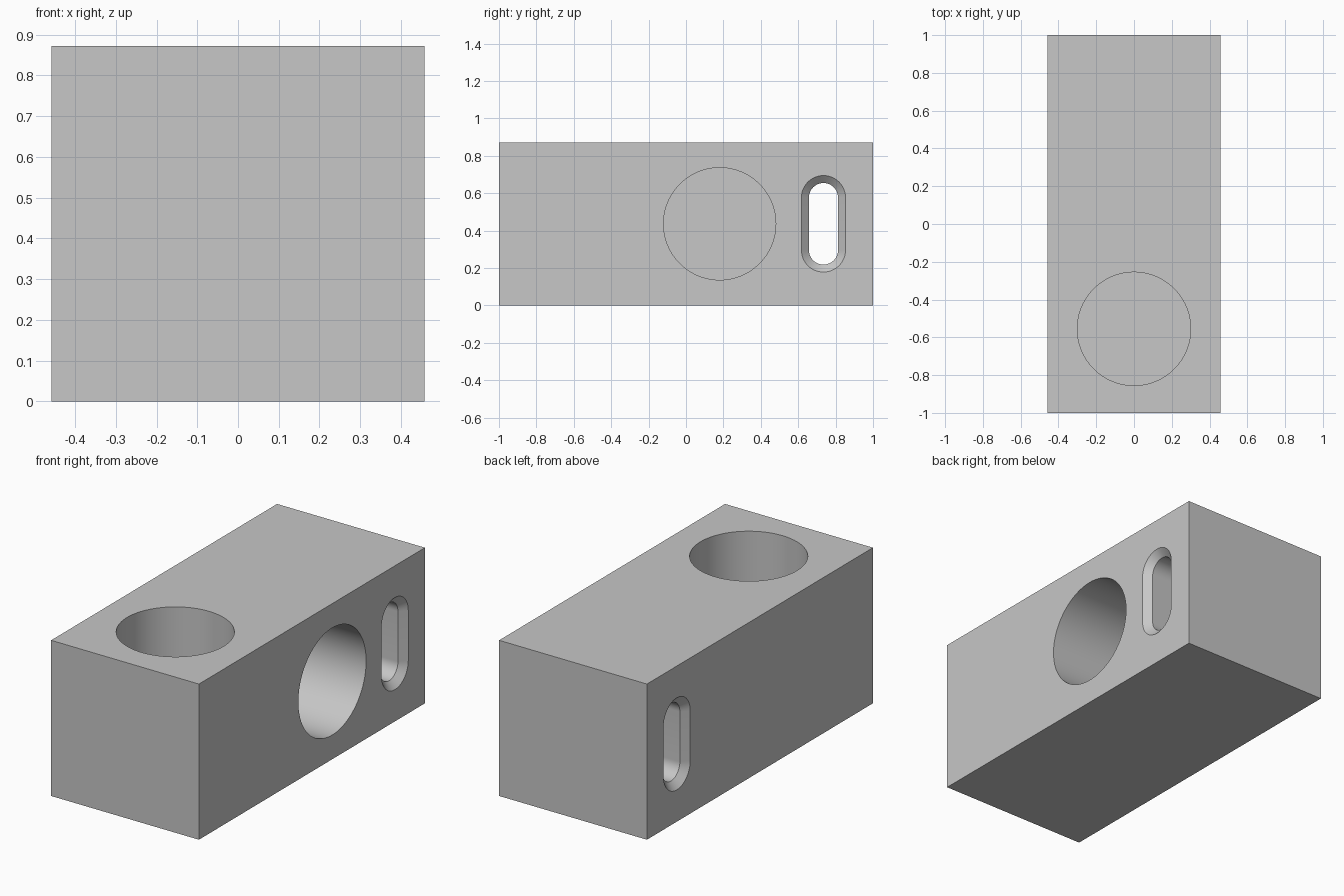
import bpy, bmesh
from math import pi, sin, cos, radians
from mathutils import Matrix

W, L, H = 0.916, 2.0, 0.872      # block size
HOLE_R, DEPTH = 0.30, 0.65       # blind bores
MID = H / 2

default = bpy.data.objects.get("Cube")
if default:
    bpy.data.objects.remove(default, do_unlink=True)

grey = bpy.data.materials.new("plain grey")
grey.use_nodes = True
colour = (0.57, 0.57, 0.57, 1)
grey.diffuse_color = colour
grey.node_tree.nodes["Principled BSDF"].inputs["Base Color"].default_value = colour


def make_object(name, bm):
    bmesh.ops.recalc_face_normals(bm, faces=bm.faces)
    mesh = bpy.data.meshes.new(name)
    bm.to_mesh(mesh)
    bm.free()
    mesh.materials.append(grey)
    obj = bpy.data.objects.new(name, mesh)
    bpy.context.collection.objects.link(obj)
    return obj


def bore(name, matrix):
    """Cylinder centred on the mouth of a blind hole."""
    bm = bmesh.new()
    bmesh.ops.create_cone(bm, cap_ends=True, segments=96, radius1=HOLE_R,
                          radius2=HOLE_R, depth=2 * DEPTH, matrix=matrix)
    return make_object(name, bm)


def slot(name, y, straight, sections, steps=24):
    """Loft of stadium outlines; each section is (x, end radius)."""
    bm = bmesh.new()
    rings = []
    for x, r in sections:
        ring = []
        for side in (1, -1):
            for i in range(steps + 1):
                a = pi * i / steps
                ring.append(bm.verts.new((x, y + side * r * cos(a),
                                          MID + side * (straight + r * sin(a)))))
        rings.append(ring)
    n = len(rings[0])
    for a, b in zip(rings, rings[1:]):
        for i in range(n):
            j = (i + 1) % n
            bm.faces.new((a[i], a[j], b[j], b[i]))
    bm.faces.new(rings[0])
    bm.faces.new(rings[-1])
    return make_object(name, bm)


# Main block
bm = bmesh.new()
bmesh.ops.create_cube(bm, size=1, matrix=Matrix.Translation((0, 0, MID))
                      @ Matrix.Diagonal((W, L, H, 1)))
block = make_object("block", bm)

# Top bore, side bore and chamfered through slot
c, r_in, r_out, cham = W / 2, 0.078, 0.118, 0.036
r_far = 2 * r_out - r_in
cutters = [
    bore("top_bore_cutter", Matrix.Translation((0, -0.555, H))),
    bore("side_bore_cutter", Matrix.Translation((c, 0.18, MID))
         @ Matrix.Rotation(radians(90), 4, "Y")),
    slot("slot_cutter", 0.735, 0.14,
         [(-c - cham, r_far), (-c + cham, r_in), (c - cham, r_in), (c + cham, r_far)]),
]

bpy.ops.object.select_all(action="DESELECT")
bpy.context.view_layer.objects.active = block
block.select_set(True)
for cutter in cutters:
    cutter.hide_render = True
    mod = block.modifiers.new(cutter.name, "BOOLEAN")
    mod.operation = "DIFFERENCE"
    mod.solver = "EXACT"
    mod.object = cutter
    bpy.ops.object.modifier_apply(modifier=mod.name)
    bpy.data.objects.remove(cutter, do_unlink=True)

bpy.ops.object.shade_smooth_by_angle(angle=radians(25))
